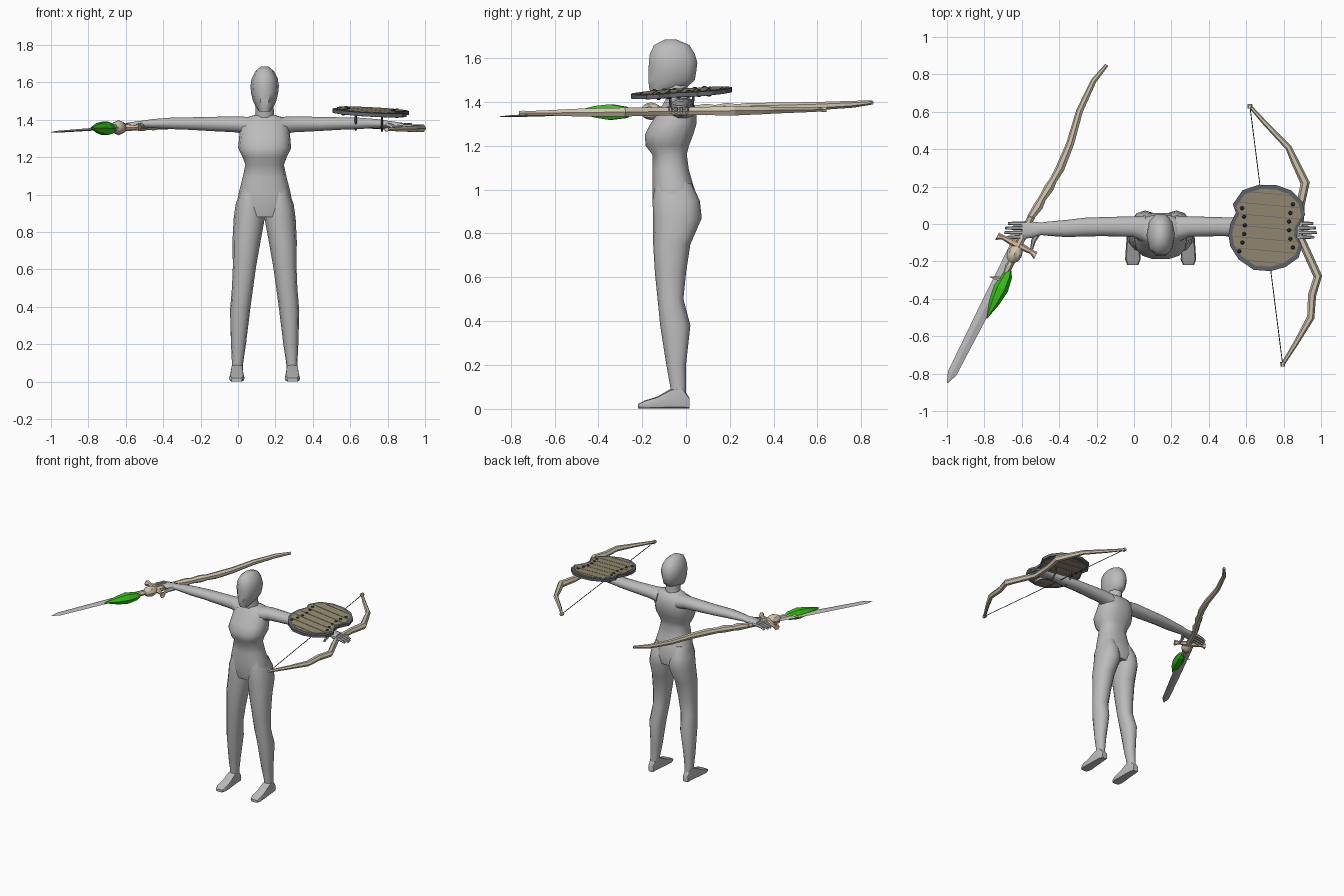
import bpy, bmesh, math
from mathutils import Vector as V

CX = 0.1425  # centre line of the figure


def material(name, rgb):
    m = bpy.data.materials.new(name)
    m.diffuse_color = (*rgb, 1)
    return m


GREY = material("body grey", (0.5, 0.5, 0.5))
STEEL = material("blade steel", (0.5, 0.5, 0.51))
BONE = material("pale bone", (0.62, 0.55, 0.42))
TAN = material("tan guard", (0.74, 0.50, 0.35))
GREEN = material("crystal green", (0.04, 0.55, 0.01))
WOOD = material("shield wood", (0.30, 0.26, 0.17))
IRON = material("rim iron", (0.12, 0.13, 0.15))
DARK = material("dark studs", (0.04, 0.04, 0.045))


def finish(bm, name, mat, angle=40):
    bmesh.ops.recalc_face_normals(bm, faces=bm.faces)
    me = bpy.data.meshes.new(name)
    bm.to_mesh(me)
    bm.free()
    me.materials.append(mat)
    if angle:
        me.shade_smooth()
        me.set_sharp_from_angle(angle=math.radians(angle))
    ob = bpy.data.objects.new(name, me)
    bpy.context.collection.objects.link(ob)
    return ob


def loft(name, rings, mat, n=10, p=1.0, angle=40):
    """Skin over rings of (centre, half axis, half axis)."""
    bm = bmesh.new()
    loops = []
    power = lambda a: math.copysign(abs(a) ** p, a)
    for c, u, w in rings:
        angs = [2 * math.pi * i / n for i in range(n)]
        loops.append([bm.verts.new(V(c) + V(u) * power(math.cos(a)) + V(w) * power(math.sin(a)))
                      for a in angs])
    for a, b in zip(loops, loops[1:]):
        for i in range(n):
            j = (i + 1) % n
            bm.faces.new((a[i], a[j], b[j], b[i]))
    bm.faces.new(loops[0])
    bm.faces.new(loops[-1])
    return finish(bm, name, mat, angle)


def tube(name, pts, radii, mat, n=6, flat=1.0, angle=40):
    """Tapered tube along a path; flat scales its height."""
    pts = [V(q) for q in pts]
    rings = []
    for i, q in enumerate(pts):
        t = (pts[min(i + 1, len(pts) - 1)] - pts[max(i - 1, 0)]).normalized()
        u = t.cross(V((0, 0, 1))).normalized()
        rings.append((q, u * radii[i], u.cross(t) * radii[i] * flat))
    return loft(name, rings, mat, n, 1.0, angle)


def zrings(rows, s=1):
    """Rows of z, x from, x to, y front, y back (x measured from the centre line)."""
    return [((CX + s * (a + b) / 2, (f + k) / 2, z), ((b - a) / 2, 0, 0), (0, (k - f) / 2, 0))
            for z, a, b, f, k in rows]


# Torso, neck and head
torso = [(0.88, 0.13, -0.14, 0.05), (0.95, 0.15, -0.155, 0.06), (1.02, 0.136, -0.155, 0.035),
         (1.09, 0.118, -0.155, 0.015), (1.16, 0.103, -0.155, 0.005), (1.2, 0.118, -0.187, 0.015),
         (1.25, 0.142, -0.19, 0.035), (1.3, 0.137, -0.165, 0.05), (1.36, 0.132, -0.125, 0.05),
         (1.41, 0.11, -0.095, 0.03), (1.425, 0.055, -0.085, 0.005)]
loft("torso", zrings([(z, -h, h, f, k) for z, h, f, k in torso]), GREY, 14, 0.8, 60)
loft("neck", zrings([(1.39, -.062, .062, -.09, .015), (1.43, -.05, .05, -.1, .01),
                     (1.52, -.045, .045, -.11, .01)]), GREY, 10)
head = [(1.445, 0.03, -0.165, -0.09), (1.47, 0.048, -0.173, 0.01), (1.5, 0.062, -0.177, 0.045),
        (1.54, 0.072, -0.176, 0.052), (1.58, 0.076, -0.175, 0.057), (1.62, 0.07, -0.17, 0.045),
        (1.66, 0.05, -0.15, 0.02), (1.685, 0.02, -0.1, -0.04)]
loft("head", zrings([(z, -h, h, f, k) for z, h, f, k in head]), GREY, 10, 0.9, 50)

# Legs, feet, arms and hands, mirrored about the centre line
leg = [(0.05, .118, .175, -.07, .0), (0.1, .115, .175, -.072, .0), (0.2, .1, .18, -.09, .0),
       (0.38, .078, .185, -.118, .02), (0.5, .062, .175, -.13, -.012), (0.62, .045, .17, -.142, .0),
       (0.75, .022, .172, -.15, .02), (0.87, 0, .166, -.15, .072), (0.95, .005, .155, -.153, .063),
       (1.03, .03, .125, -.14, .025)]
foot = [(.015, .125, .17, .05), (-.02, .118, .178, .1), (-.07, .114, .182, .09), (-.13, .11, .186, .055),
        (-.19, .107, .19, .036), (-.22, .12, .178, .02)]
arm = [(.08, -.03, .075, 1.365, .052), (.15, -.014, .055, 1.376, .045), (.3, -.014, .051, 1.378, .039),
       (.4, -.016, .05, 1.38, .035), (.5, -.024, .046, 1.381, .032), (.6, -.025, .038, 1.38, .025),
       (.64, -.026, .033, 1.378, .02), (.69, -.031, .044, 1.374, .018), (.74, -.033, .045, 1.37, .014)]
for s, side in ((-1, "right"), (1, "left")):
    loft(side + "_leg", zrings(leg, s), GREY, 12, 0.9, 60)
    loft(side + "_foot", [((CX + s * (a + b) / 2, y, h / 2), ((b - a) / 2, 0, 0), (0, 0, h / 2))
                          for y, a, b, h in foot], GREY, 8, 0.5, 45)
    loft(side + "_arm", [((CX + s * o, y, z), (0, hy, 0), (0, 0, hz)) for o, y, hy, z, hz in arm],
         GREY, 10, 0.9, 60)
    for i, reach in enumerate((.815, .83, .835, .82)):
        y = .003 - .0245 * i
        tube(f"{side}_finger_{i + 1}", [(CX + s * .72, y, 1.37), (CX + s * .78, y, 1.366),
                                        (CX + s * reach, y, 1.352)], (.012, .0105, .007), GREY, 6)
    tube(side + "_thumb", [(CX + s * .655, -.045, 1.372), (CX + s * .68, -.09, 1.364),
                           (CX + s * .69, -.135, 1.354)], (.017, .013, .008), GREY, 6)

# Sword: blade, cross guard and grip laid along one axis
hilt = V((-0.625, -0.11, 1.36))
tip = V((-0.998, -0.85, 1.334))
ax = (tip - hilt).normalized()
side_ax = ax.cross(V((0, 0, 1))).normalized()
up = side_ax.cross(ax)
L = (tip - hilt).length
loft("sword_blade", [(hilt + ax * L * t, side_ax * w, up * h) for t, w, h in
                     ((0, .034, .008), (.5, .031, .007), (.93, .025, .005), (1, .003, .001))],
     STEEL, 4, 1, 0)
loft("sword_guard", [(hilt + side_ax * d + ax * b, ax * w, up * w) for d, b, w in
                     ((-.115, .008, .022), (-.085, .0, .012), (0, 0, .022), (.085, 0, .012), (.115, .008, .022))],
     TAN, 6, 1, 0)
tube("sword_grip", [hilt, hilt - ax * .08, hilt - ax * .16], (.014, .016, .013), TAN, 8)
tube("sword_pommel", [hilt - ax * d for d in (.15, .165, .18)], (.01, .02, .01), TAN, 8)

# Staff: knotted shaft, round head, thorn and crystal
shaft = [(-.145, .85, 1.398), (-.215, .765, 1.39), (-.29, .605, 1.382), (-.34, .43, 1.376),
         (-.395, .295, 1.372), (-.43, .235, 1.37), (-.455, .19, 1.37), (-.49, .135, 1.366),
         (-.51, .095, 1.366), (-.545, .045, 1.364), (-.6, -.08, 1.36), (-.635, -.15, 1.358)]
tube("staff_shaft", shaft, (.01, .016, .019, .022, .025, .021, .027, .021, .027, .021, .021, .024), BONE, 7)
s0 = V((-.617, -.115, 1.358))
sdir = V((-.43, -.9, 0)).normalized()
tube("staff_head", [s0 + sdir * d for d in (0, .02, .05, .08, .1)], (.018, .033, .041, .033, .014), BONE, 8)
tube("staff_socket", [s0 + sdir * d for d in (.09, .12, .17)], (.016, .02, .012), BONE, 6)
tube("staff_thorn", [(-.70, -.30, 1.36), (-.74, -.29, 1.36), (-.772, -.283, 1.36)], (.014, .01, .001), BONE, 5)
c0, c1 = V((-.665, -.245, 1.352)), V((-.787, -.505, 1.358))
tube("staff_crystal", [c0.lerp(c1, t) for t in (0, .12, .38, .65, 1)], (.01, .03, .041, .03, .002),
     GREEN, 6, 1.0, 0)

# Bow: kinked limbs and a string
bow = [(.62, .63), (.70, .54), (.825, .41), (.862, .33), (.915, .22), (.89, .1), (.885, -.06),
       (.915, -.13), (.983, -.28), (.952, -.38), (.945, -.5), (.87, -.63), (.795, -.75)]
bow = [(x, y, 1.358 + .012 * y) for x, y in bow]
tube("bow_limbs", bow, (.009, .013, .017, .021, .025, .022, .02, .022, .023, .022, .02, .014, .01),
     BONE, 6, 1.0, 30)
tube("bow_string", [bow[0], bow[-1]], (.0025, .0025), DARK, 5)
for i, e in enumerate((bow[0], bow[-1])):
    d = .012 if i == 0 else -.012
    tube(f"bow_nock_{i + 1}", [V(e) - V((0, d, 0)), V(e) + V((0, d, 0))], (.014, .012), BONE, 6)

# Shield: notched outline, iron plate, planks on both faces and studs
outline = [(-.205, -.04), (-.195, .02), (-.165, .08), (-.182, .125), (-.13, .2), (-.04, .23), (.05, .228),
           (.13, .2), (.19, .14), (.205, .07), (.165, 0), (.162, -.05), (.19, -.1), (.17, -.16),
           (.1, -.21), (.02, -.232), (-.07, -.225), (-.15, -.17), (-.195, -.1)]


def on_shield(x, y, z):
    return V((.71 + x, -.02 + y, 1.442 + z - .05 * x + .066 * y))


def shield_slab(name, scale, half, mat, band=None):
    """Extruded copy of the outline, optionally cut to one plank band."""
    bm = bmesh.new()
    bm.faces.new([bm.verts.new((x * scale, y * scale, -half)) for x, y in outline])
    if band:
        n = V((.09, 1, 0)).normalized()
        for lim, sgn in zip(band, (-1, 1)):
            bmesh.ops.bisect_plane(bm, geom=bm.verts[:] + bm.edges[:] + bm.faces[:], dist=1e-5,
                                   plane_co=n * lim, plane_no=n * sgn, clear_outer=True)
    if not bm.faces:
        bm.free()
        return
    ext = bmesh.ops.extrude_face_region(bm, geom=bm.faces[:])
    for v in ext["geom"]:
        if isinstance(v, bmesh.types.BMVert):
            v.co.z = half
    for v in bm.verts:
        v.co = on_shield(*v.co)
    finish(bm, name, mat, 0)


shield_slab("shield_rim", 1.0, .010, IRON)
step = .061
for i in range(-4, 4):
    shield_slab(f"shield_plank_{i + 5}", .9, .012, WOOD, (i * step + .0015, (i + 1) * step - .0015))
for k in (-1, 1):
    for i in range(6):
        y = k * .01 - .115 + .046 * i
        x = k * (.118 + 1.6 * (y - .01) ** 2)
        loft(f"shield_stud_{k}_{i}", [(on_shield(x, y, z), (r, 0, 0), (0, r, 0)) for z, r in
                                      ((-.018, .006), (-.012, .011), (.012, .011), (.018, .006))], DARK, 8)

# Strap holding the shield to the forearm
for x in (-.08, .06):
    tube("shield_strap", [on_shield(x, y, z) for y, z in
                          ((.055, 0), (.05, -.06), (0, -.1), (-.05, -.06), (-.055, 0))],
         (.006,) * 5, IRON, 4)
